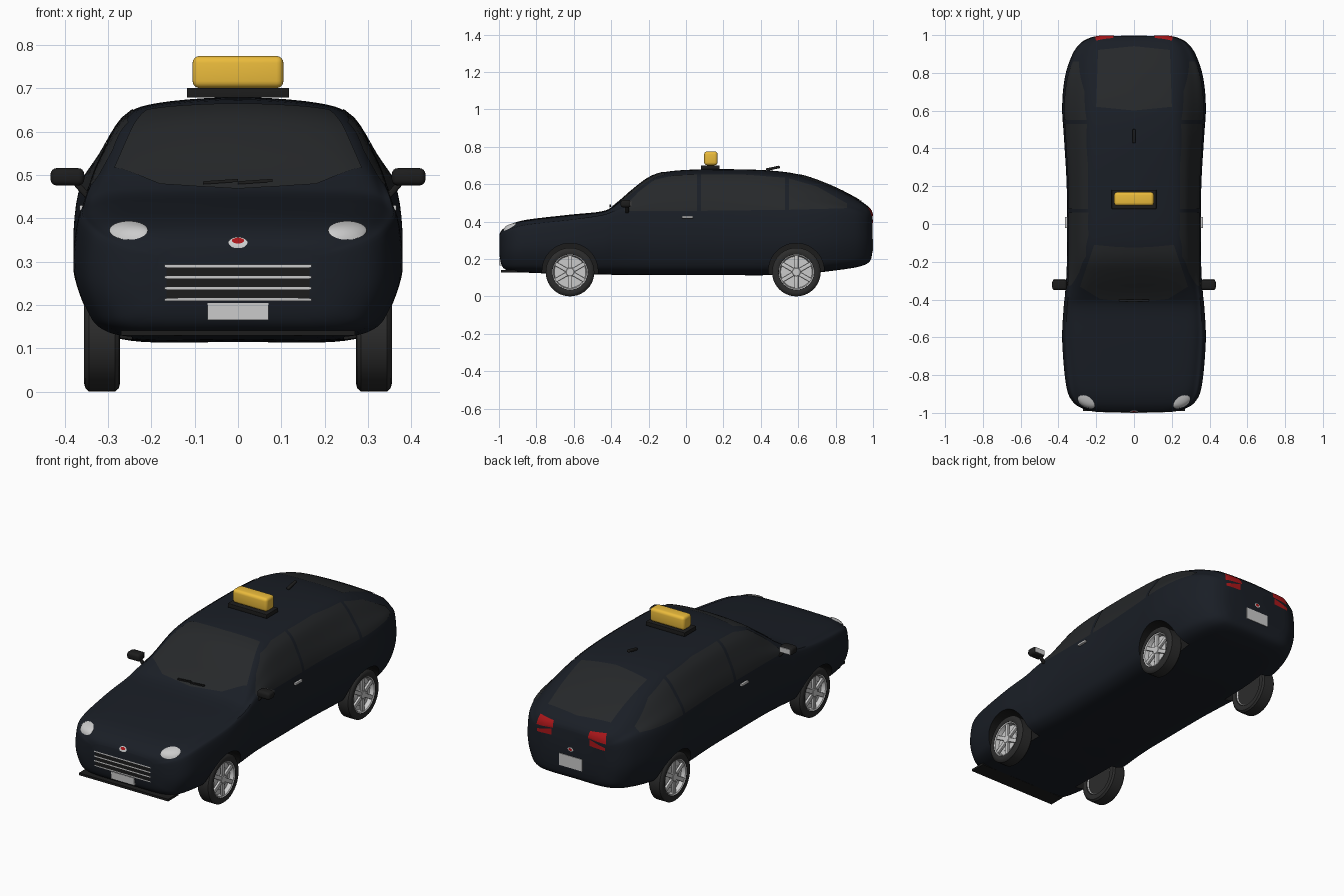
import bpy, bmesh, math
from mathutils import Vector, Matrix
from mathutils.bvhtree import BVHTree

if "Cube" in bpy.data.objects:
    bpy.data.objects.remove(bpy.data.objects["Cube"])


def material(name, r, g, b):
    m = bpy.data.materials.new(name)
    m.diffuse_color = (r, g, b, 1)
    m.use_nodes = True
    m.node_tree.nodes["Principled BSDF"].inputs["Base Color"].default_value = m.diffuse_color
    return m


PAINT = material("paint", .010, .013, .019)
GLASS = material("glass", .019, .021, .023)
BLACK = material("black_trim", .012, .012, .012)
RUBBER = material("rubber", .025, .025, .025)
SILVER = material("silver", .55, .55, .55)
LAMP = material("lamp_glass", .72, .72, .72)
RED = material("red", .4, .008, .01)
YELLOW = material("yellow", .83, .5, .045)


def finish(name, bm, mat, mirror=False, angle=35):
    me = bpy.data.meshes.new(name)
    bm.to_mesh(me)
    bm.free()
    me.materials.append(mat)
    ob = bpy.data.objects.new(name, me)
    bpy.context.collection.objects.link(ob)
    if mirror:
        ob.modifiers.new("Mirror", 'MIRROR').use_mirror_merge = False
    smooth(ob, angle)
    return ob


def smooth(ob, angle=35):
    bpy.ops.object.select_all(action='DESELECT')
    ob.select_set(True)
    bpy.context.view_layer.objects.active = ob
    bpy.ops.object.shade_smooth_by_angle(angle=math.radians(angle))


def box(name, center, size, mat, bevel=0, mirror=False, rot=None):
    bm = bmesh.new()
    bmesh.ops.create_cube(bm, size=1, matrix=Matrix.Diagonal((*size, 1)))
    if bevel:
        bmesh.ops.bevel(bm, geom=bm.edges[:], offset=bevel, segments=4,
                        profile=.5, affect='EDGES')
    if rot:
        bmesh.ops.transform(bm, matrix=rot, verts=bm.verts)
    bmesh.ops.translate(bm, vec=center, verts=bm.verts)
    return finish(name, bm, mat, mirror)


def catmull(pts, steps, closed=False):
    n, out = len(pts), []
    for i in range(n if closed else n - 1):
        ids = [(i + k) % n if closed else min(max(i + k, 0), n - 1) for k in (-1, 0, 1, 2)]
        a, b, c, d = (pts[k] for k in ids)
        for s in range(steps):
            t = s / steps
            out.append(tuple(.5 * (2*q + (r - p)*t + (2*p - 5*q + 4*r - e)*t*t
                                   + (3*q - p - 3*r + e)*t**3)
                             for p, q, r, e in zip(a, b, c, d)))
    return out if closed else out + [tuple(pts[-1])]


# Body: stations of y, top z, bottom z, half width, shoulder z, roof half width
STATIONS = [
    (-.996, .335, .215, .19, .305, .15), (-.982, .357, .16, .26, .32, .2),
    (-.94, .385, .135, .325, .345, .25), (-.85, .41, .128, .36, .37, .28),
    (-.62, .437, .12, .38, .395, .3), (-.45, .455, .118, .373, .42, .3),
    (-.38, .49, .117, .366, .44, .295), (-.28, .575, .116, .358, .455, .275),
    (-.18, .645, .115, .355, .46, .265), (-.05, .673, .115, .355, .46, .262),
    (.2, .68, .115, .356, .46, .262), (.45, .673, .115, .37, .46, .26),
    (.62, .648, .12, .38, .46, .255), (.78, .59, .138, .365, .455, .25),
    (.9, .53, .155, .325, .44, .235), (.96, .492, .172, .28, .42, .215),
    (.987, .465, .195, .23, .4, .19), (.996, .445, .235, .19, .385, .16)]


def section(zt, zb, w, zs, rw):
    h, r, ws = zs - zb, zt - zs, .97 * w
    half = [(.6*w, zb), (.84*w, zb + .07*h), (.94*w, zb + .25*h), (w, zb + .57*h), (ws, zs),
            ((ws + rw)/2 + .008, zs + .42*r), (rw, zt - .2*r), (.7*rw, zt - .06*r)]
    loop = [(0, zb)] + half + [(0, zt)] + [(-x, z) for x, z in reversed(half)]
    return catmull(loop, 5, True)


bm = bmesh.new()
rings = [[bm.verts.new((x, s[0], z)) for x, z in section(*s[1:])] for s in catmull(STATIONS, 5)]
for a, b in zip(rings, rings[1:]):
    for i in range(len(a)):
        j = (i + 1) % len(a)
        bm.faces.new((a[i], a[j], b[j], b[i]))
bm.faces.new(rings[0])
bm.faces.new(rings[-1])
bmesh.ops.recalc_face_normals(bm, faces=bm.faces)
bm.normal_update()
SKIN = BVHTree.FromBMesh(bm)
body = finish("body", bm, PAINT)

# Wheel arches cut out of the body
AXLES = (("front", -.62), ("rear", .59))
for end, y in AXLES:
    for side in (-1, 1):
        bm = bmesh.new()
        bmesh.ops.create_cone(bm, cap_ends=True, segments=48, radius1=.149, radius2=.149, depth=.2,
                              matrix=Matrix.Translation((side*.345, y, .135))
                              @ Matrix.Rotation(math.pi/2, 4, 'Y'))
        cutter = finish("arch_cutter", bm, BLACK)
        cutter.hide_render = True
        mod = body.modifiers.new("Arch", 'BOOLEAN')
        mod.object, mod.operation, mod.solver, mod.material_mode = cutter, 'DIFFERENCE', 'EXACT', 'TRANSFER'
        bpy.context.view_layer.objects.active = body
        bpy.ops.object.modifier_apply(modifier=mod.name)
        bpy.data.objects.remove(cutter)
smooth(body)

# Panels draped onto the body: ruled between two outlines, projected along an axis
VIEWS = {'x': (Vector((-1, 0, 0)), lambda a, b: Vector((2, a, b))),
         'front': (Vector((0, 1, 0)), lambda a, b: Vector((a, -2, b))),
         'back': (Vector((0, -1, 0)), lambda a, b: Vector((a, 2, b))),
         'z': (Vector((0, 0, -1)), lambda a, b: Vector((a, b, 2)))}


def along(line, t):
    f = t * (len(line) - 1)
    i = min(int(f), len(line) - 2)
    return Vector(line[i]).lerp(Vector(line[i + 1]), f - i)


def panel(name, low, high, view, mat, mirror=False, off=.003, bulge=0, nu=24, nv=10):
    ray, start = VIEWS[view]
    bm, grid = bmesh.new(), []
    for i in range(nu + 1):
        row = []
        for j in range(nv + 1):
            u, v = i / nu, j / nv
            o = start(*along(low, u).lerp(along(high, u), v))
            p, n = SKIN.ray_cast(o, ray)[:2]
            if p is None:
                p, n = SKIN.find_nearest(o + ray * 1.1)[:2]
            lift = off + bulge * math.sin(math.pi*u) * math.sin(math.pi*v)
            row.append(bm.verts.new(p + n * lift))
        grid.append(row)
    for a, b in zip(grid, grid[1:]):
        for j in range(nv):
            bm.faces.new((a[j], b[j], b[j + 1], a[j + 1]))
    bmesh.ops.remove_doubles(bm, verts=bm.verts, dist=1e-5)
    bm.normal_update()
    if sum((f.normal * f.calc_area() for f in bm.faces), Vector()).dot(ray) > 0:
        bmesh.ops.reverse_faces(bm, faces=bm.faces)
    return finish(name, bm, mat, mirror, 60)


def bar(name, x0, x1, z0, z1, view, mat, **kw):
    return panel(name, [(x0, z0), (x1, z0)], [(x0, z1), (x1, z1)], view, mat, **kw)


def oval(name, cx, cz, rx, rz, view, mat, **kw):
    arc = [(math.cos(math.pi*k/24), math.sin(math.pi*k/24)) for k in range(25)]
    return panel(name, [(cx + rx*c, cz - rz*s) for c, s in arc],
                 [(cx + rx*c, cz + rz*s) for c, s in arc], view, mat, **kw)


# Glass
panel("windscreen", [(-.285, -.33), (-.18, -.395), (0, -.415), (.18, -.395), (.285, -.33)],
      [(-.21, -.11), (-.1, -.12), (0, -.125), (.1, -.12), (.21, -.11)], 'z', GLASS)
panel("rear_window", [(-.2, .62), (0, .6), (.2, .62)],
      [(-.19, .92), (0, .94), (.19, .92)], 'z', GLASS)
panel("front_side_window", [(-.33, .457), (.06, .457)],
      [(-.325, .48), (-.255, .555), (-.17, .62), (-.06, .645), (.06, .65)], 'x', GLASS, True)
panel("rear_side_window", [(.08, .457), (.53, .462)], [(.08, .65), (.3, .65), (.53, .632)],
      'x', GLASS, True)
panel("quarter_window", [(.55, .462), (.86, .47)], [(.55, .628), (.7, .585), (.86, .495)],
      'x', GLASS, True)

# Front details
oval("headlight", .252, .37, .044, .021, 'front', LAMP, mirror=True, bulge=.006)
oval("front_badge", 0, .343, .022, .012, 'front', SILVER)
oval("front_badge_centre", 0, .346, .014, .006, 'front', RED, off=.005)
bar("grille_backing", -.165, .165, .213, .29, 'front', BLACK, off=.002)
for z in (.213, .239, .264, .29):
    bar("grille_bar", -.17, .17, z - .003, z + .003, 'front', SILVER, off=.004, nv=2)
box("front_plate", (0, -.991, .185), (.14, .012, .04), SILVER)
box("front_lip", (0, -.945, .135), (.54, .09, .012), BLACK)
bar("bumper_strip", -.26, .26, .14, .143, 'front', SILVER, nv=2)

# Rear details
panel("tail_light", [(.105, .435), (.21, .425)], [(.11, .468), (.2, .475)], 'back', RED, True)
panel("lower_tail_light", [(.115, .395), (.205, .39)], [(.115, .43), (.205, .405)], 'back', RED, True)
oval("rear_badge", 0, .345, .017, .011, 'back', SILVER)
oval("rear_badge_centre", 0, .345, .011, .007, 'back', RED, off=.005)
box("rear_plate", (0, .993, .275), (.14, .012, .065), SILVER)

# Sides: handles and mirrors
box("door_handle", (.359, .008, .424), (.014, .06, .013), SILVER, .003, True)
box("mirror_housing", (.394, -.322, .496), (.078, .055, .04), BLACK, .014, True)
box("mirror_glass", (.394, -.294, .496), (.062, .004, .028), SILVER, 0, True)
box("mirror_stalk", (.362, -.315, .468), (.05, .018, .014), BLACK, .004, True,
    Matrix.Rotation(math.radians(-48), 4, 'Y'))

# Roof sign, antenna and wipers
box("sign_base", (0, .13, .69), (.236, .1, .022), BLACK, .002)
box("roof_sign", (0, .133, .738), (.21, .072, .074), YELLOW, .016)
box("antenna_fin", (0, .465, .685), (.016, .075, .014), BLACK, .005, False,
    Matrix.Rotation(math.radians(12), 4, 'X'))
for x in (-.04, .04):
    box("wiper", (x, -.405, .485), (.08, .008, .007), BLACK, 0, False,
        Matrix.Rotation(math.radians(-4), 4, 'Y'))


def lathe(name, profile, center, side, mat, seg=40):
    bm = bmesh.new()
    cx, cy, cz = center
    loops = [[bm.verts.new((side*(cx + x), cy + r*math.cos(2*math.pi*k/seg),
                            cz + r*math.sin(2*math.pi*k/seg))) for k in range(seg)]
             for x, r in profile]
    for a, b in zip(loops, loops[1:]):
        for k in range(seg):
            j = (k + 1) % seg
            bm.faces.new((a[k], a[j], b[j], b[k]))
    bm.faces.new(loops[0])
    bm.faces.new(loops[-1])
    bmesh.ops.recalc_face_normals(bm, faces=bm.faces)
    return finish(name, bm, mat)


# Wheels: tyre with recessed well, rim, hub and six spokes
for end, y in AXLES:
    for side in (-1, 1):
        c, tag = (.314, y, .13), end + ("_right" if side > 0 else "_left")
        lathe(tag + "_tyre", [(-.028, .088), (-.038, .095), (-.042, .108), (-.039, .122), (-.03, .13),
                              (.03, .13), (.038, .123), (.042, .11), (.038, .095), (.03, .09),
                              (.008, .086)], c, side, RUBBER)
        lathe(tag + "_rim", [(.012, .084), (.034, .089), (.037, .094), (.034, .097), (-.03, .097),
                             (-.034, .09), (-.02, .082)], c, side, SILVER)
        lathe(tag + "_brake_disc", [(.0, .06), (.016, .06)], c, side, SILVER)
        lathe(tag + "_hub", [(.005, .026), (.03, .026), (.035, .02)], c, side, SILVER)
        for k in range(6):
            turn = Matrix.Rotation(k*math.pi/3 + math.pi/6, 4, 'X')
            box(tag + "_spoke", Vector((side*(c[0] + .026), y, .13)) + turn @ Vector((0, .054, 0)),
                (.014, .074, .022), SILVER, .003, False, turn)
